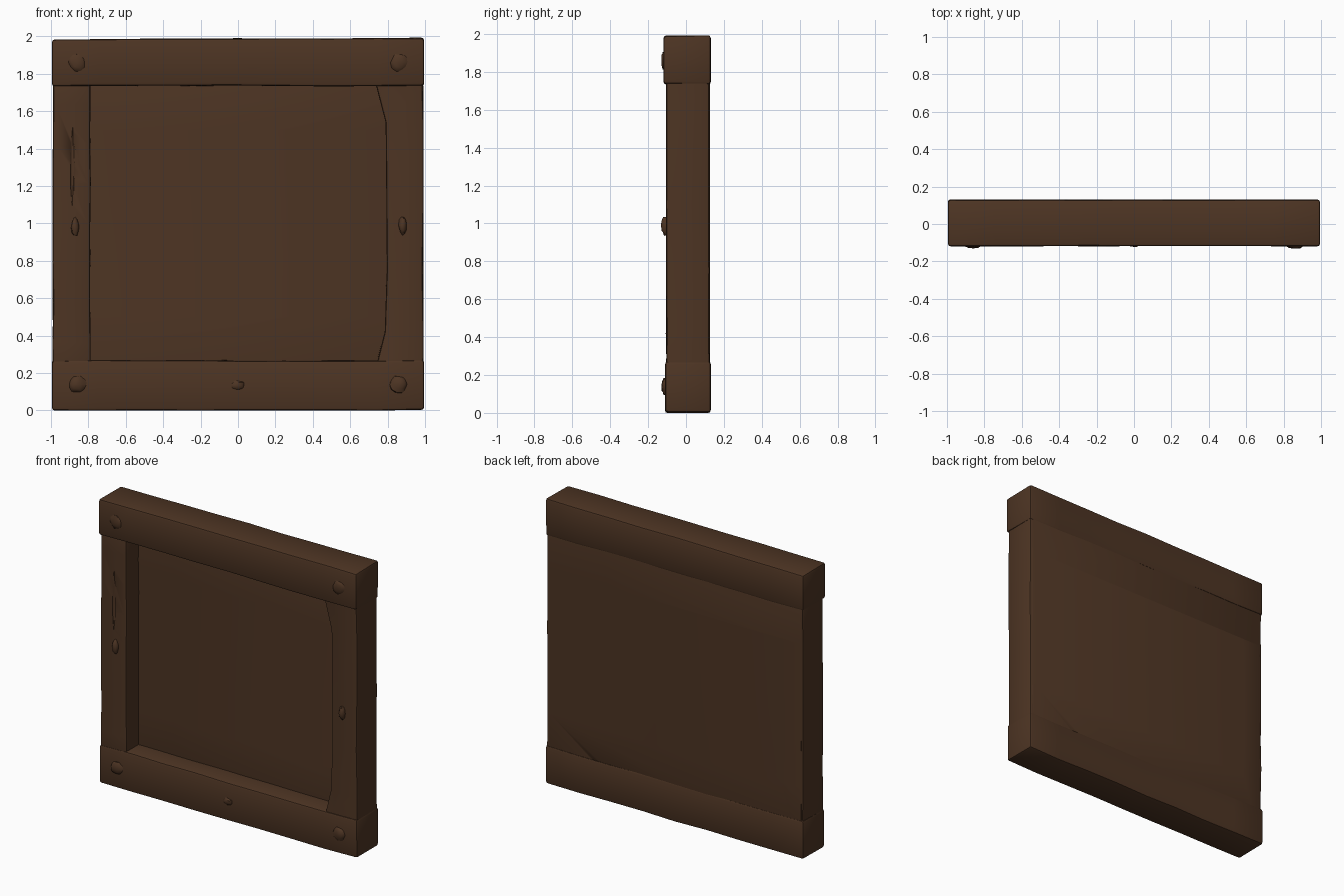
import bpy, bmesh, math, random
from mathutils import Vector

random.seed(4)
if "Cube" in bpy.data.objects:
    bpy.data.objects.remove(bpy.data.objects["Cube"])

wood = bpy.data.materials.new("dark_brown_wood")
wood.use_nodes = True
colour = (0.075, 0.035, 0.017, 1)
wood.diffuse_color = colour
wood.node_tree.nodes["Principled BSDF"].inputs["Base Color"].default_value = colour


def finish(bm, name):
    bmesh.ops.recalc_face_normals(bm, faces=bm.faces)
    mesh = bpy.data.meshes.new(name)
    bm.to_mesh(mesh)
    bm.free()
    mesh.materials.append(wood)
    obj = bpy.data.objects.new(name, mesh)
    bpy.context.collection.objects.link(obj)
    bpy.ops.object.select_all(action='DESELECT')
    obj.select_set(True)
    bpy.context.view_layer.objects.active = obj
    bpy.ops.object.shade_smooth_by_angle(angle=math.radians(40))
    return obj


def beam(name, stations, upright, bevel=0.014, jitter=0.003):
    """Loft rectangles (along, low, high, front, back) into a worn beam."""
    bm = bmesh.new()
    rings = []
    for t, low, high, front, back in stations:
        ring = []
        for s, y in ((low, front), (high, front), (high, back), (low, back)):
            s += random.uniform(-jitter, jitter)
            y += random.uniform(-jitter, jitter) * 0.6
            ring.append(bm.verts.new((s, y, t) if upright else (t, y, s)))
        rings.append(ring)
    for a, b in zip(rings, rings[1:]):
        for i in range(4):
            j = (i + 1) % 4
            bm.faces.new((a[i], a[j], b[j], b[i]))
    bm.faces.new(rings[0][::-1])
    bm.faces.new(rings[-1])
    bmesh.ops.recalc_face_normals(bm, faces=bm.faces)
    edges = [e for e in bm.edges if e.calc_face_angle(0) > 0.8]
    bmesh.ops.bevel(bm, geom=edges, offset=bevel, segments=2, profile=0.5,
                    affect='EDGES', clamp_overlap=True)
    return finish(bm, name)


def lump(name, centre, size):
    """Small faceted knot standing out of the wood."""
    bm = bmesh.new()
    bmesh.ops.create_icosphere(bm, subdivisions=2, radius=1)
    for v in bm.verts:
        v.co *= random.uniform(0.85, 1.1)
        v.co = Vector(c + p * s for c, p, s in zip(centre, v.co, size))
    return finish(bm, name)


def groove(target, name, centre, size):
    """Narrow spindle-shaped crack cut into a beam."""
    cutter = lump(name, centre, size)
    cutter.hide_render = True
    cutter.hide_viewport = True
    mod = target.modifiers.new(name, 'BOOLEAN')
    mod.operation = 'DIFFERENCE'
    mod.object = cutter


# Horizontal rails
steps = [-0.995 + 1.99 * i / 8 for i in range(9)]
beam("top_rail", [(x, 1.735, 1.988 + 0.004 * x, -0.118, 0.13) for x in steps], False)
beam("bottom_rail", [(x, 0.002, 0.268, -0.11, 0.13) for x in steps], False)

# Upright stiles, the left one flaring at its ends
left_inner = ((0.15, 0.72), (0.28, 0.748), (0.42, 0.782), (0.75, 0.793), (1.1, 0.795),
              (1.54, 0.787), (1.73, 0.74), (1.85, 0.7))
beam("left_stile", [(z, x, 0.99, -0.104, 0.124) for z, x in left_inner], True)
right_stile = beam("right_stile", [(0.15 + i * 0.2125, -0.99, -0.79, -0.104, 0.124)
                                   for i in range(9)], True)

# Back panel closing the frame
panel = beam("back_panel", [(z, -0.98, 0.98, 0.03, 0.126) for z in (0.03, 0.5, 1, 1.5, 1.96)],
             True, jitter=0.002)

# Cracks in the stile and panel
groove(right_stile, "long_crack", (-0.885, -0.108, 1.3), (0.012, 0.014, 0.22))
groove(panel, "back_crack", (-0.83, 0.13, 1.0), (0.012, 0.012, 0.55))
groove(panel, "short_crack", (0.45, 0.13, 0.16), (0.06, 0.01, 0.012))

# Knots on the front
lump("left_stile_knot", (0.88, -0.104, 0.99), (0.022, 0.03, 0.05))
lump("right_stile_knot", (-0.87, -0.104, 0.98), (0.022, 0.024, 0.05))
lump("bottom_rail_knot", (0, -0.106, 0.135), (0.04, 0.018, 0.028))
for side, label in ((1, "left"), (-1, "right")):
    lump(label + "_bottom_corner_knot", (side * 0.86, -0.106, 0.14), (0.05, 0.024, 0.05))
    lump(label + "_top_corner_knot", (side * 0.86, -0.112, 1.86), (0.05, 0.02, 0.05))
